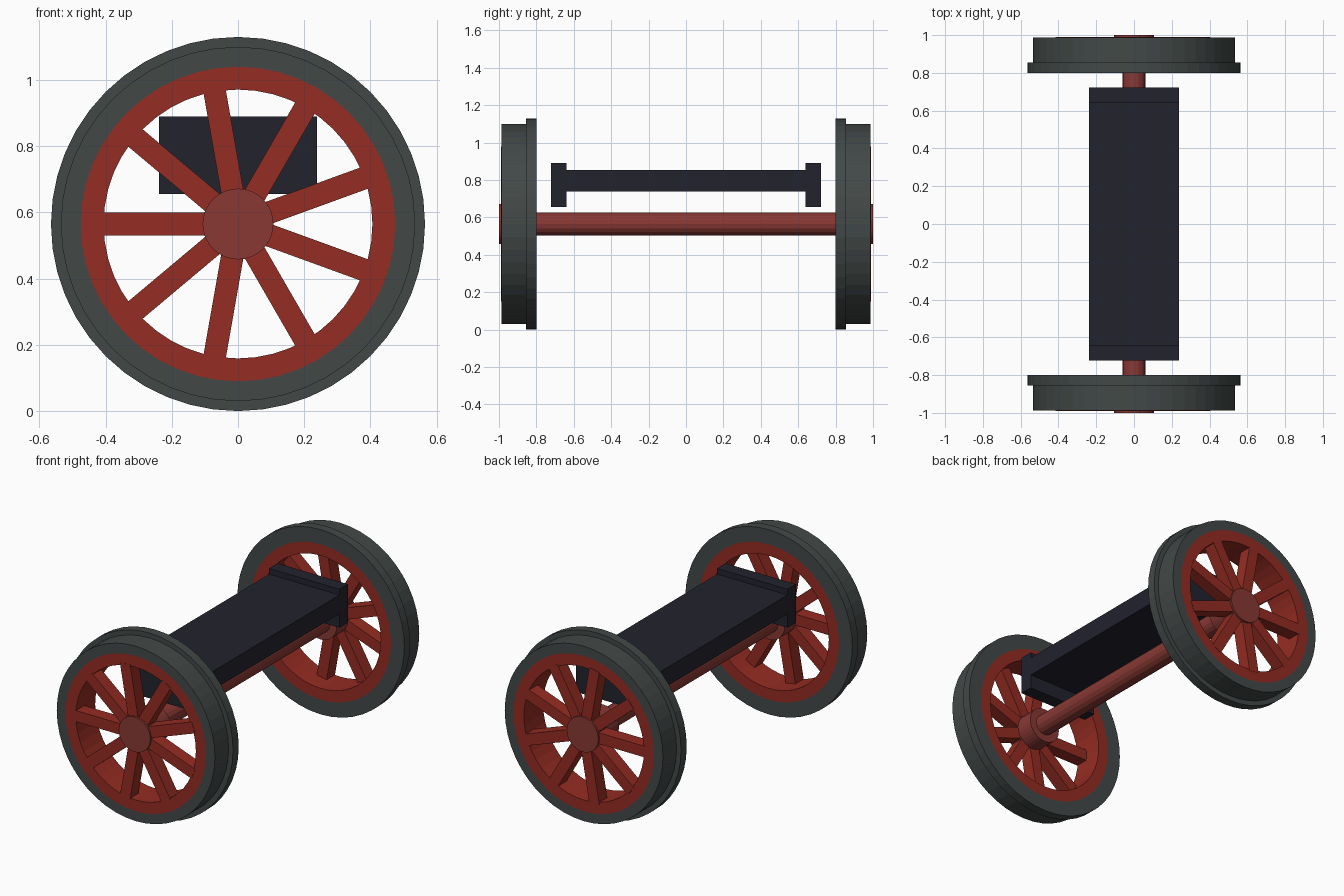
import bpy, bmesh, math
from mathutils import Matrix, Vector

if "Cube" in bpy.data.objects:
    bpy.data.objects.remove(bpy.data.objects["Cube"])

AXLE_Z = 0.565


def material(name, rgb):
    m = bpy.data.materials.new(name)
    m.diffuse_color = (*rgb, 1)
    m.use_nodes = True
    m.node_tree.nodes["Principled BSDF"].inputs["Base Color"].default_value = m.diffuse_color
    return m


TYRE = material("dark grey steel", (0.055, 0.066, 0.064))
RED = material("wheel red", (0.300, 0.025, 0.016))
PALE = material("dull axle red", (0.246, 0.040, 0.034))
BLACK = material("blue black", (0.016, 0.016, 0.027))


def finish(name, bm, mat):
    bmesh.ops.recalc_face_normals(bm, faces=bm.faces[:])
    mesh = bpy.data.meshes.new(name)
    bm.to_mesh(mesh)
    bm.free()
    mesh.materials.append(mat)
    ob = bpy.data.objects.new(name, mesh)
    bpy.context.collection.objects.link(ob)
    return ob


def lathe(name, profile, sides, mat):
    """Spin a closed (radius, y) profile around the axle line."""
    bm = bmesh.new()
    rings = []
    for i in range(sides):
        a = 2 * math.pi * i / sides
        rings.append([bm.verts.new((r * math.cos(a), y, AXLE_Z + r * math.sin(a)))
                      for r, y in profile])
    n = len(profile)
    for i in range(sides):
        p, q = rings[i], rings[(i + 1) % sides]
        for j in range(n):
            k = (j + 1) % n
            bm.faces.new((p[j], q[j], q[k], p[k]))
    return finish(name, bm, mat)


def cylinder(name, radius, y0, y1, sides, mat):
    bm = bmesh.new()
    bmesh.ops.create_cone(bm, cap_ends=True, segments=sides, radius1=radius,
                          radius2=radius, depth=abs(y1 - y0),
                          matrix=Matrix.Translation((0, (y0 + y1) / 2, AXLE_Z))
                          @ Matrix.Rotation(math.pi / 2, 4, 'X'))
    return finish(name, bm, mat)


def add_box(bm, size, matrix):
    bmesh.ops.create_cube(bm, size=1, matrix=matrix @ Matrix.Diagonal((*size, 1)))


# Two mirrored wheels
for side, s in (("front", -1), ("back", 1)):
    # Flanged tyre
    lathe(side + "_tyre", [(0.475, s * 0.80), (0.565, s * 0.80), (0.565, s * 0.855),
                           (0.535, s * 0.855), (0.535, s * 0.987), (0.475, s * 0.987)],
          48, TYRE)
    # Red rim inside the tyre
    lathe(side + "_rim", [(0.406, s * 0.80), (0.475, s * 0.80),
                          (0.475, s * 0.987), (0.406, s * 0.987)], 48, RED)
    # Nine spokes
    bm = bmesh.new()
    for i in range(9):
        turn = Matrix.Rotation(math.pi + i * 2 * math.pi / 9, 4, 'Y')
        place = Matrix.Translation((0, s * 0.949, AXLE_Z)) @ turn
        add_box(bm, (0.355, 0.08, 0.068), place @ Matrix.Translation((0.2375, 0, 0)))
    finish(side + "_spokes", bm, RED)
    # Hub
    cylinder(side + "_hub", 0.107, s * 0.80, s * 1.0, 32, PALE)

# Axle between the hubs
cylinder("axle", 0.062, -0.85, 0.85, 16, PALE)

# Frame beam: I-shaped side profile extruded across the width
half = [(0.722, 0.655), (0.722, 0.89), (0.64, 0.89), (0.64, 0.855)]
low = [(0.64, 0.74), (0.64, 0.655)]
outline = half + [(-y, z) for y, z in reversed(half)] + [(-y, z) for y, z in reversed(low)] + low
# Order the lower edge from the far end to the near end
outline = half + [(-y, z) for y, z in reversed(half)] + \
    [(-0.64, 0.655), (-0.64, 0.74), (0.64, 0.74), (0.64, 0.655)]
bm = bmesh.new()
face = bm.faces.new([bm.verts.new((-0.238, y, z)) for y, z in outline])
ext = bmesh.ops.extrude_face_region(bm, geom=[face])
bmesh.ops.translate(bm, vec=Vector((0.476, 0, 0)),
                    verts=[g for g in ext["geom"] if isinstance(g, bmesh.types.BMVert)])
finish("frame_beam", bm, BLACK)
